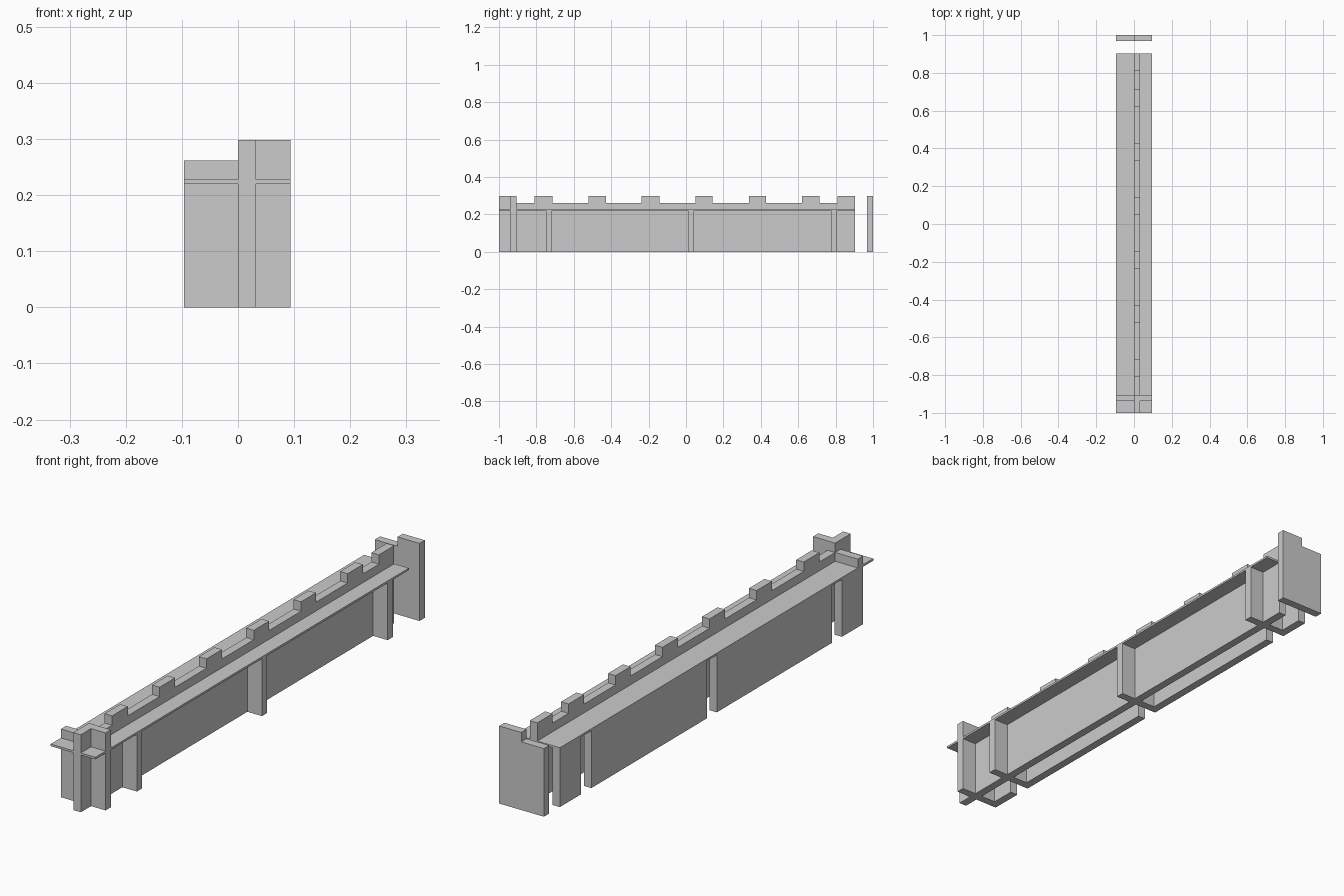
import bpy

if "Cube" in bpy.data.objects:
    bpy.data.objects.remove(bpy.data.objects["Cube"])

X0, X1 = -0.096, 0.094      # full width
WALL = 0.032                # plank thickness
SHELF_Z, SHELF_TOP = 0.22, 0.228
LOW, HIGH = 0.262, 0.298    # parapet and merlon tops


def prism(name, profile, axis, a, b):
    """Extrude a 2D outline along x (outline in y,z) or y (outline in x,z)."""
    def place(p, t):
        return (t, p[0], p[1]) if axis == 'x' else (p[0], t, p[1])
    n = len(profile)
    verts = [place(p, a) for p in profile] + [place(p, b) for p in profile]
    faces = [tuple(range(n))[::-1], tuple(range(n, 2 * n))]
    faces += [(i, (i + 1) % n, n + (i + 1) % n, n + i) for i in range(n)]
    if axis == 'y':
        faces = [f[::-1] for f in faces]
    mesh = bpy.data.meshes.new(name)
    mesh.from_pydata(verts, [], faces)
    obj = bpy.data.objects.new(name, mesh)
    bpy.context.collection.objects.link(obj)
    return obj


def box(name, x0, x1, y0, y1, z0, z1):
    return prism(name, [(x0, z0), (x1, z0), (x1, z1), (x0, z1)], 'y', y0, y1)


# Crenellated main wall, outlined in one profile
merlons = [(-1, -0.905), (-0.81, -0.715), (-0.522, -0.428), (-0.237, -0.143),
           (0.05, 0.143), (0.337, 0.428), (0.62, 0.713), (0.81, 0.903)]
outline = [(0.903, 0), (-1, 0)]
for y0, y1 in merlons:
    if y0 > -1:
        outline.append((y0, LOW))
    outline += [(y0, HIGH), (y1, HIGH)]
    if y1 < 0.9:
        outline.append((y1, LOW))
prism("crenellated_wall", outline[::-1], 'x', 0, WALL)

# Walkway shelf
box("walkway", X0, X1, -1, 0.903, SHELF_Z, SHELF_TOP)

# Stepped cross plates at both ends
step = [(X0, 0), (X1, 0), (X1, HIGH), (0, HIGH), (0, LOW), (X0, LOW)]
prism("front_cross_plate", step, 'y', -0.938, -0.906)
prism("back_end_plate", step, 'y', 0.968, 1.0)

# Cross supports below the walkway
for i, y in enumerate((-0.748, 0.011, 0.775)):
    box(f"cross_support_{i + 1}", X0, X1, y, y + WALL, 0, SHELF_Z)

# Outer panels on the left side, with a gap before each support
for i, (y0, y1) in enumerate([(-0.938, -0.81), (-0.748, -0.05),
                              (0.011, 0.712), (0.775, 0.903)]):
    box(f"outer_panel_{i + 1}", X0, X0 + WALL, y0, y1, 0, SHELF_Z)
